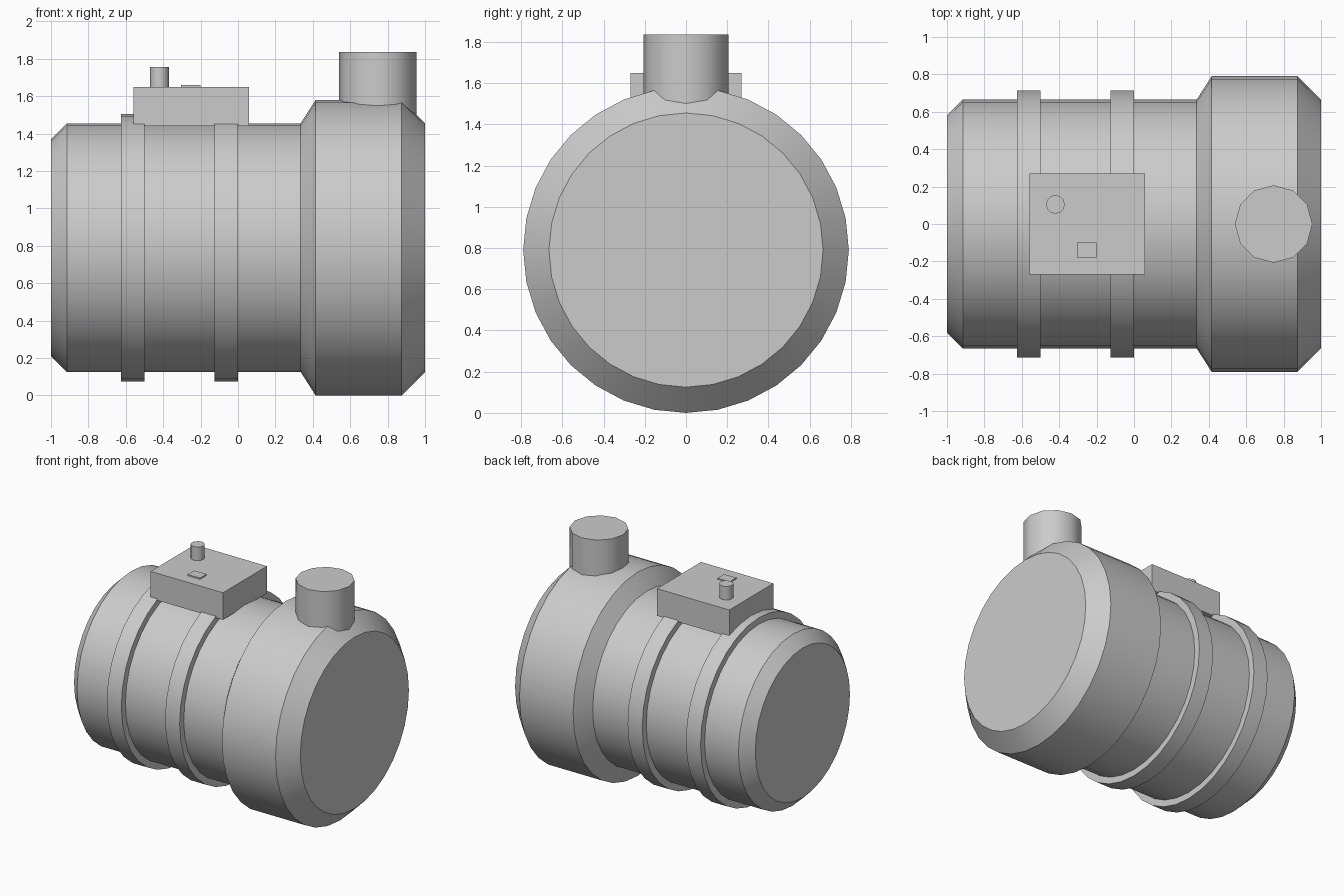
import bpy, bmesh, math
from mathutils import Matrix

cube = bpy.data.objects.get("Cube")
if cube:
    bpy.data.objects.remove(cube, do_unlink=True)

AXIS_Z = 0.79
grey = bpy.data.materials.new("plain grey")
grey.use_nodes = True
GREY = (0.6, 0.6, 0.6, 1)
grey.diffuse_color = GREY
grey.node_tree.nodes["Principled BSDF"].inputs["Base Color"].default_value = GREY


def finish(name, bm, smooth=False):
    bmesh.ops.recalc_face_normals(bm, faces=bm.faces)
    mesh = bpy.data.meshes.new(name)
    bm.to_mesh(mesh)
    bm.free()
    mesh.materials.append(grey)
    obj = bpy.data.objects.new(name, mesh)
    bpy.context.collection.objects.link(obj)
    if smooth:
        bpy.ops.object.select_all(action='DESELECT')
        obj.select_set(True)
        bpy.context.view_layer.objects.active = obj
        bpy.ops.object.shade_smooth_by_angle(angle=math.radians(35))
    return obj


def turned(name, profile, sides=32):
    """Closed solid turned about the long x axis from (x, radius) points."""
    bm = bmesh.new()
    rings = []
    for x, r in profile:
        angles = [math.tau * i / sides for i in range(sides)]
        rings.append([bm.verts.new((x, r * math.cos(a), AXIS_Z + r * math.sin(a)))
                      for a in angles])
    for a, b in zip(rings, rings[1:]):
        for i in range(sides):
            j = (i + 1) % sides
            bm.faces.new((a[i], a[j], b[j], b[i]))
    bm.faces.new(rings[0])
    bm.faces.new(rings[-1])
    return finish(name, bm, smooth=True)


def post(name, x, y, radius, bottom, top, sides=12):
    bm = bmesh.new()
    bmesh.ops.create_cone(bm, cap_ends=True, segments=sides, radius1=radius,
                          radius2=radius, depth=top - bottom,
                          matrix=Matrix.Translation((x, y, (top + bottom) / 2)))
    return finish(name, bm, smooth=True)


def block(name, low, high):
    bm = bmesh.new()
    bmesh.ops.create_cube(bm, size=1)
    for v in bm.verts:
        v.co = [h if c > 0 else l for c, l, h in zip(v.co, low, high)]
    return finish(name, bm)


# Main drum: chamfered barrel flaring into the larger end housing
turned("drum_body", [(-1, 0.58), (-0.915, 0.665), (0.335, 0.665),
                     (0.415, 0.79), (0.875, 0.79), (1, 0.665)])

# Clamping bands around the barrel
for label, start in (("outer", -0.625), ("inner", -0.125)):
    turned(label + "_band", [(start, 0.715), (start + 0.125, 0.715)])

# Outlet pipe on the housing
post("outlet_pipe", 0.747, 0, 0.207, 1.3, 1.835)

# Control box with its knob and button
block("control_box", (-0.56, -0.27, 1.44), (0.06, 0.27, 1.65))
post("control_knob", -0.42, 0.105, 0.05, 1.6, 1.755)
block("control_button", (-0.305, -0.18, 1.6), (-0.2, -0.1, 1.66))
